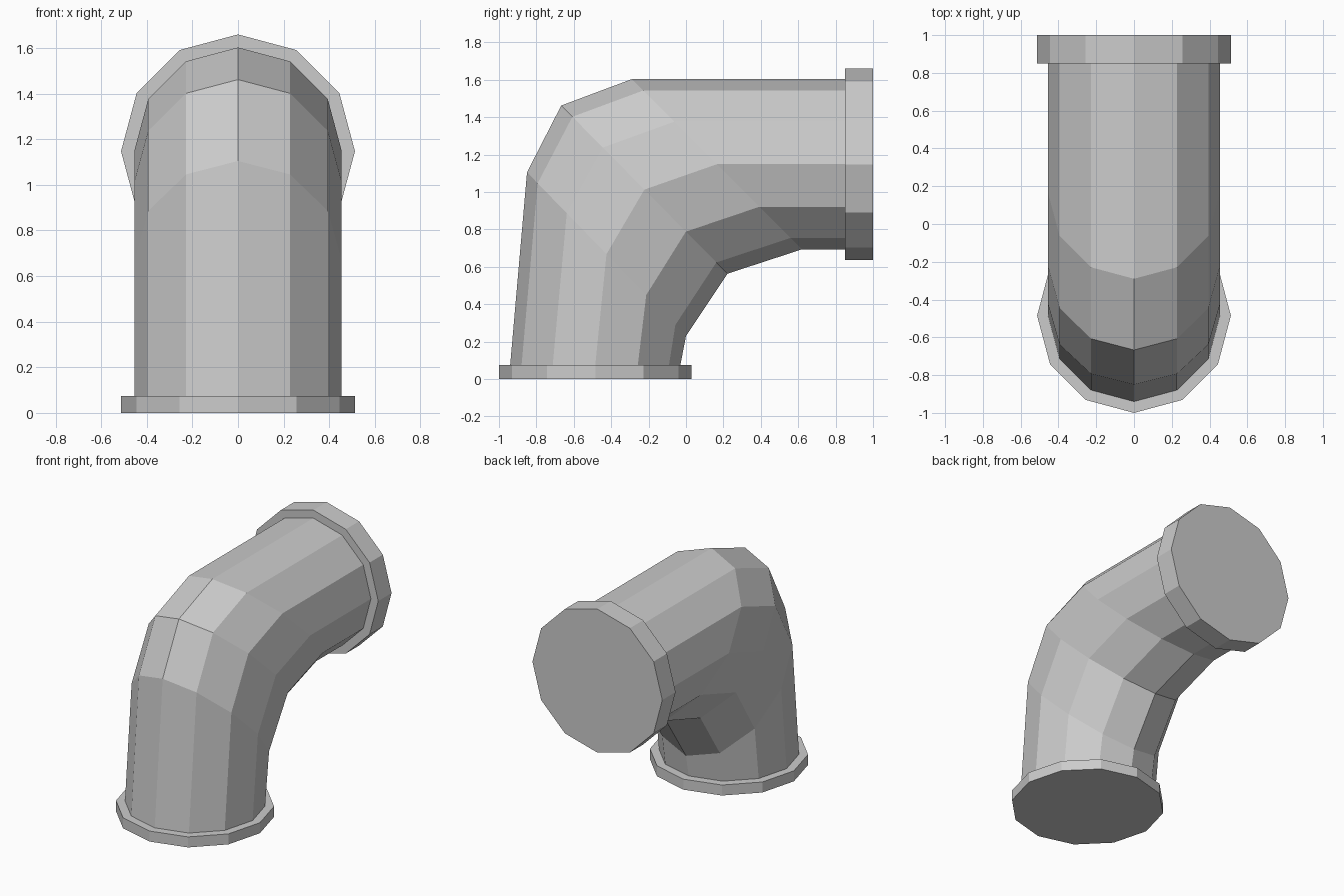
import bpy, bmesh
from math import sin, cos, pi

if "Cube" in bpy.data.objects:
    bpy.data.objects.remove(bpy.data.objects["Cube"])

SIDES = 12


def loft(name, rings, cap_start=False, cap_end=False):
    """Each ring: (outer-bend point (y, z), inner-bend point (y, z), half width in x)."""
    bm = bmesh.new()
    loops = []
    for (oy, oz), (iy, iz), half in rings:
        loop = []
        for i in range(SIDES):
            a = 2 * pi * i / SIDES
            t = (1 - cos(a)) / 2
            loop.append(bm.verts.new((half * sin(a), oy + (iy - oy) * t, oz + (iz - oz) * t)))
        loops.append(loop)
    for a, b in zip(loops, loops[1:]):
        for i in range(SIDES):
            j = (i + 1) % SIDES
            bm.faces.new((a[i], a[j], b[j], b[i]))
    if cap_start:
        bm.faces.new(loops[0][::-1])
    if cap_end:
        bm.faces.new(loops[-1])
    mesh = bpy.data.meshes.new(name)
    bm.to_mesh(mesh)
    bm.free()
    obj = bpy.data.objects.new(name, mesh)
    bpy.context.collection.objects.link(obj)
    return obj


R, F = 0.455, 0.513
pipe_start = ((-0.94, 0.075), (-0.03, 0.075), R)
pipe_end = ((0.85, 1.603), (0.85, 0.693), R)

# Bent pipe with mitred rings through the elbow
loft("elbow_pipe", [
    pipe_start,
    ((-0.85, 1.105), (0.0, 0.23), R),
    ((-0.667, 1.462), (0.222, 0.563), R),
    ((-0.29, 1.603), (0.62, 0.693), R),
    pipe_end,
])

# Base flange: closed underneath, with a lip stepping in to the pipe
loft("base_flange", [
    ((-1.0, 0.0), (0.03, 0.0), F),
    ((-1.0, 0.075), (0.03, 0.075), F),
    pipe_start,
], cap_start=True)

# Outlet flange: lip stepping out from the pipe, closed at the mouth
loft("outlet_flange", [
    pipe_end,
    ((0.85, 1.66), (0.85, 0.635), F),
    ((1.0, 1.66), (1.0, 0.635), F),
], cap_end=True)
